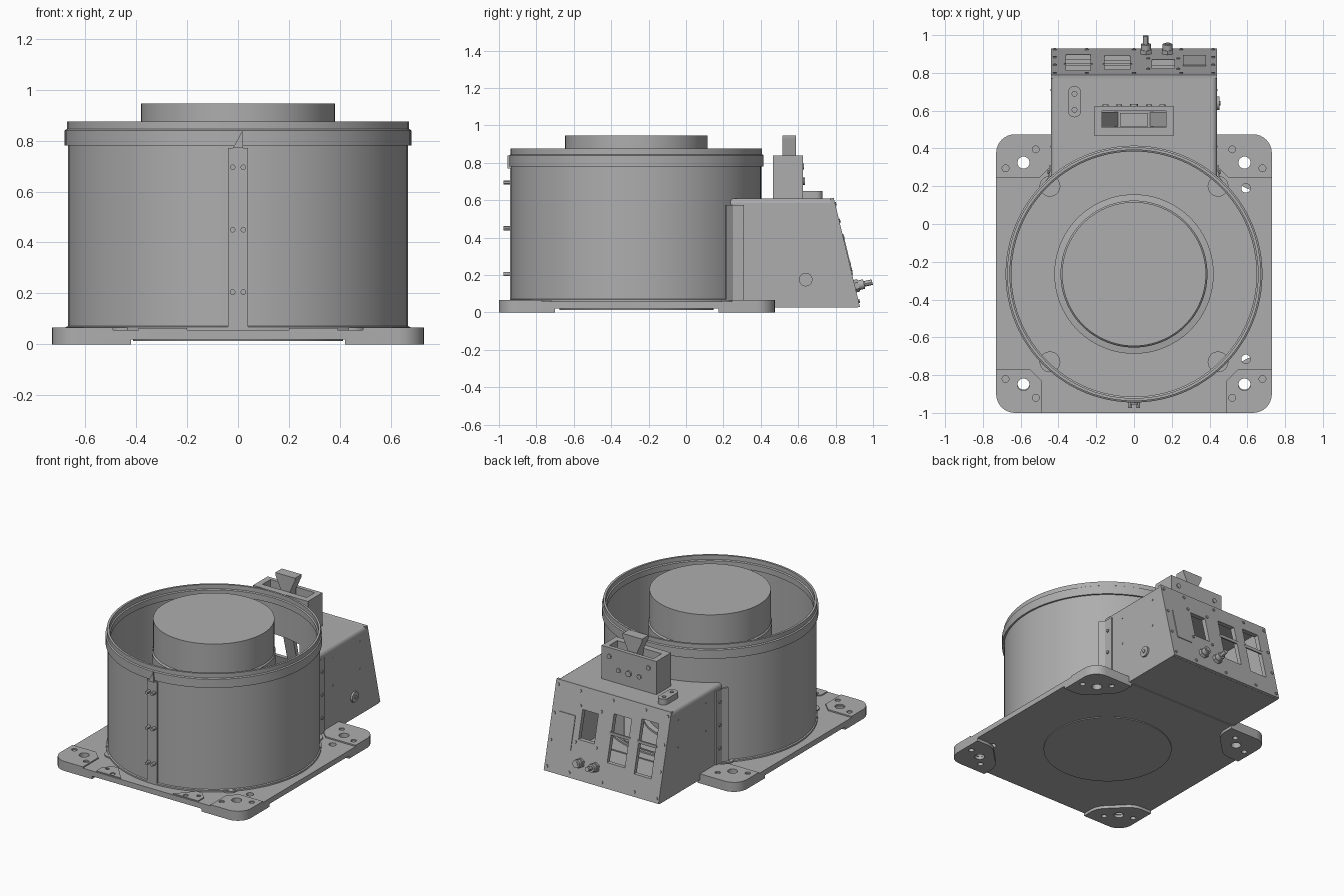
import bpy, bmesh, math
from mathutils import Vector, Matrix

if "Cube" in bpy.data.objects:
    bpy.data.objects.remove(bpy.data.objects["Cube"])

GREY = (0.42, 0.42, 0.42, 1)
metal = bpy.data.materials.new("grey_metal")
metal.use_nodes = True
metal.diffuse_color = GREY
metal.node_tree.nodes["Principled BSDF"].inputs["Base Color"].default_value = GREY
CY = -0.265  # drum axis


def finish(name, bm, smooth=True):
    bmesh.ops.remove_doubles(bm, verts=bm.verts, dist=1e-5)
    bmesh.ops.recalc_face_normals(bm, faces=bm.faces)
    mesh = bpy.data.meshes.new(name)
    bm.to_mesh(mesh)
    bm.free()
    ob = bpy.data.objects.new(name, mesh)
    bpy.context.collection.objects.link(ob)
    mesh.materials.append(metal)
    if smooth:
        shade(ob)
    return ob


def activate(ob):
    bpy.ops.object.select_all(action="DESELECT")
    ob.select_set(True)
    bpy.context.view_layer.objects.active = ob


def shade(ob):
    activate(ob)
    bpy.ops.object.shade_smooth_by_angle(angle=math.radians(30))


def prism(name, pts, lo, hi, axis="z"):
    """Extrude a polygon: (x, y) along z, (y, z) along x, or (x, z) along y."""
    place = {"z": lambda a, b, h: (a, b, h), "x": lambda a, b, h: (h, a, b),
             "y": lambda a, b, h: (a, h, b)}[axis]
    bm = bmesh.new()
    face = bm.faces.new([bm.verts.new(place(a, b, lo)) for a, b in pts])
    geom = bmesh.ops.extrude_face_region(bm, geom=[face])["geom"]
    move = Vector(place(0, 0, hi - lo))
    bmesh.ops.translate(bm, verts=[g for g in geom if isinstance(g, bmesh.types.BMVert)], vec=move)
    return finish(name, bm)


def box(name, x0, x1, y0, y1, z0, z1):
    return prism(name, [(x0, y0), (x1, y0), (x1, y1), (x0, y1)], z0, z1)


def lathe(name, profile, steps=96):
    bm = bmesh.new()
    vs = [bm.verts.new((r, CY, z)) for r, z in profile]
    es = [bm.edges.new((vs[i], vs[(i + 1) % len(vs)])) for i in range(len(vs))
          if profile[i][0] + profile[(i + 1) % len(vs)][0] > 0]
    bmesh.ops.spin(bm, geom=vs + es, cent=(0, CY, 0), axis=(0, 0, 1),
                   angle=math.tau, steps=steps)
    return finish(name, bm)


def rod(name, r, start, direction, length, sides=24, r2=None):
    d = Vector(direction).normalized()
    m = Matrix.Translation(Vector(start) + d * length / 2) @ d.to_track_quat("Z", "Y").to_matrix().to_4x4()
    bm = bmesh.new()
    bmesh.ops.create_cone(bm, cap_ends=True, segments=sides, radius1=r,
                          radius2=r if r2 is None else r2, depth=length, matrix=m)
    return finish(name, bm)


def cut(ob, *cutters):
    for c in cutters:
        mod = ob.modifiers.new("cut", "BOOLEAN")
        mod.operation, mod.solver, mod.object = "DIFFERENCE", "EXACT", c
        activate(ob)
        bpy.ops.object.modifier_apply(modifier=mod.name)
        bpy.data.objects.remove(c)
    shade(ob)


def rounded(corners, n=8):
    """Polygon from (x, y, radius) corners, each rounded by a quadratic arc."""
    out = []
    for i, (x, y, r) in enumerate(corners):
        p = Vector((x, y))
        if r == 0:
            out.append((x, y))
            continue
        a, b = (Vector(corners[(i + k) % len(corners)][:2]) for k in (-1, 1))
        a, b = p + (a - p).normalized() * r, p + (b - p).normalized() * r
        c = a + b - p
        for k in range(n + 1):
            t = k / n * math.pi / 2
            out.append(tuple(c + (b - c) * math.sin(t) + (a - c) * math.cos(t)))
    return out


def mirrored(pts, s):
    return [(s * p[0], *p[1:]) for p in pts]


def hole(x, y, r):
    return rod("hole", r, (x, y, -0.1), (0, 0, 1), 0.3)


# Base plate with raised corner pads and feet
base = prism("base_plate", rounded([(-.73, -1, .1), (.73, -1, .1), (.73, .475, .1), (-.73, .475, .1)]), .02, .057)
cut(base, *[hole(s * .585, y, .032) for s in (-1, 1) for y in (-.845, .325)],
    hole(.592, .19, .024), hole(.592, -.715, .024))
for s in (-1, 1):
    for end, y0, d, inner in (("front", -1, 1, .49), ("back", .475, -1, .44)):
        pad = prism(end + "_pad", mirrored(rounded(
            [(.73, y0, .1), (.73, y0 + d * .23, 0), (inner + .06, y0 + d * .23, 0),
             (inner, y0 + d * .17, 0), (inner, y0, 0)]), s), .05, .066)
        foot = prism(end + "_foot", mirrored(rounded(
            [(.73, y0, .1), (.73, y0 + d * .3, 0), (.6, y0 + d * .3, .05),
             (.42, y0 + d * .12, .05), (.42, y0, 0)]), s), 0, .03)
        spots = [(.585, y0 + d * .15, .032), (.68, y0 + d * .18, .018), (.52, y0 + d * .08, .018)]
        for part in (pad, foot):
            cut(part, *[hole(s * x, y, r) for x, y, r in spots])
    # Small mounting tabs at the front edge, and tabs on the drum floor
    tab = prism("front_tab", mirrored([(.2, -.995), (.39, -.995), (.39, -.93), (.34, -.88), (.3, -.88)], s), .05, .064)
    cut(tab, hole(s * .28, -.972, .017), hole(s * .35, -.93, .013))
    for y in (.2, -.73):
        rod("floor_tab", .055, (s * .445, y, .05), (0, 0, 1), .016)

# Open drum with rim band
drum = lathe("drum_wall", [(.66, .05), (.676, .05), (.676, .068), (.668, .072), (.668, .78), (.68, .78),
                           (.68, .84), (.672, .845), (.672, .875), (.657, .875), (.657, .845),
                           (.649, .84), (.649, .8), (.66, .8)])
cut(drum, box("hole", -.22, .22, .2, .6, .08, .585))

# Solid core with cap and foot flange
lathe("core", [(0, .014), (.412, .014), (.412, .03), (.422, .03), (.422, .07), (.389, .075),
               (.389, .72), (.381, .73), (.381, .945), (0, .945)])

# Front seam strip with screws and a pointed clip
box("seam_strip", -.04, .04, -.942, -.925, .065, .77)
for z in (.205, .45, .695):
    for x in (-.021, .021):
        rod("seam_screw", .011, (x, -.935, z), (0, -1, 0), .04, 12)
prism("seam_clip", [(-.02, .77), (.02, .77), (.018, .84)], -.955, -.93, "y")

# Hollow housing behind the drum
housing = prism("rear_housing", [(.1, .025), (.915, .025), (.775, .61), (.1, .61)], -.44, .44, "x")
bm = bmesh.new()
bm.from_mesh(housing.data)
edges = [e for e in bm.edges if all(v.co.z > .6 for v in e.verts)
         and abs(e.verts[0].co.x - e.verts[1].co.x) < .01]
bmesh.ops.bevel(bm, geom=edges, offset=.025, segments=4, affect="EDGES", profile=.5)
bm.to_mesh(housing.data)
bm.free()
panel = prism("rear_panel", [(.91, .025), (.93, .03), (.79, .612), (.77, .61)], -.44, .44, "x")
cut(housing, prism("hole", [(.05, .05), (.9, .05), (.76, .59), (.05, .59)], -.42, .42, "x"),
    rod("hole", .664, (0, CY, -.1), (0, 0, 1), 1.2, 96))
for x0, x1, z0, z1 in ((-.36, -.23, .17, .52), (-.155, -.02, .19, .5), (.095, .215, .28, .47)):
    for part in (housing, panel):
        cut(part, box("hole", x0, x1, .7, 1.1, z0, z1))
    bar = (z0 + z1) / 2 + .03
    if x0 < 0:  # divider across each tall window
        box("window_bar", x0 - .01, x1 + .01, .84, .85, bar - .01, bar + .01)

# Panel details: label plate, screws, cable glands
out = Vector((0, .582, .14)).normalized()


def on_panel(x, z):
    return Vector((x, .93 - .14 * (z - .03) / .582, z))


prism("label_plate", [(on_panel(0, z).y + k, z) for z, k in ((.2, -.004), (.2, .005), (.42, .005), (.42, -.004))],
      .26, .38, "x")
spots = [(s * .42, z) for s in (-1, 1) for z in (.06, .23, .4, .58)]
spots += [(x, z) for x in (-.25, 0, .25) for z in (.06, .58)]
spots += [(x, z) for x in (.075, .235) for z in (.26, .49)]
for x, z in spots:
    rod("panel_screw", .01, on_panel(x, z) - out * .005, out, .011, 10)
for x, reach in ((.063, .085), (.178, .045)):
    p = on_panel(x, .14)
    rod("gland_nut", .034, p - out * .005, out, .025, 6)
    rod("gland_body", .026, p, out, .05, 16)
    rod("gland_tip", .015, p + out * .02, out, reach - .01, 12)

# Side flanges, screws and round side plugs
for s in (-1, 1):
    prism("side_flange", mirrored([(.435, .31), (.45, .31), (.452, .25), (.478, .215), (.46, .21)], s), .06, .575)
    for z in (.17, .33, .49):
        rod("flange_screw", .011, (s * .445, .275, z), (s, 0, 0), .013, 10)
    for y, z in ((.41, .34), (.41, .53), (.71, .34), (.71, .53)):
        rod("side_rivet", .006, (s * .438, y, z), (s, 0, 0), .005, 8)
rod("side_plug", .036, (.435, .64, .175), (1, 0, 0), .018)
rod("side_plug_core", .012, (.435, .64, .175), (1, 0, 0), .024, 12)

# Top bracket: hollow tray with flared horn and angled wings
tray = box("bracket_body", -.21, .21, .465, .625, .6, .84)
cut(tray, box("hole", -.17, .17, .51, .598, .66, .9))
prism("horn", [(-.03, .65), (.03, .65), (.035, .84), (.075, .925), (.075, .945), (-.075, .945), (-.075, .925),
               (-.035, .84)], .517, .588, "y")
for s in (-1, 1):
    prism("bracket_wing", mirrored([(.17, .8), (.17, .65), (.08, .65)], s), .515, .592, "y")
    rod("bracket_screw", .016, (s * .15, .62, .78), (0, 1, 0), .012, 12)
    rod("bracket_screw", .016, (s * .08, .62, .7), (0, 1, 0), .012, 12)
rod("bracket_knob", .02, (0, .62, .7), (0, 1, 0), .015, 12)

# Oblong boss on the housing roof
boss = prism("roof_boss", rounded([(-.35, .565, .034), (-.28, .565, .034), (-.28, .73, .034), (-.35, .73, .034)]), .6, .65)
cut(boss, *[rod("hole", .013, (-.315, y, .63), (0, 0, 1), .1, 12) for y in (.605, .69)])
